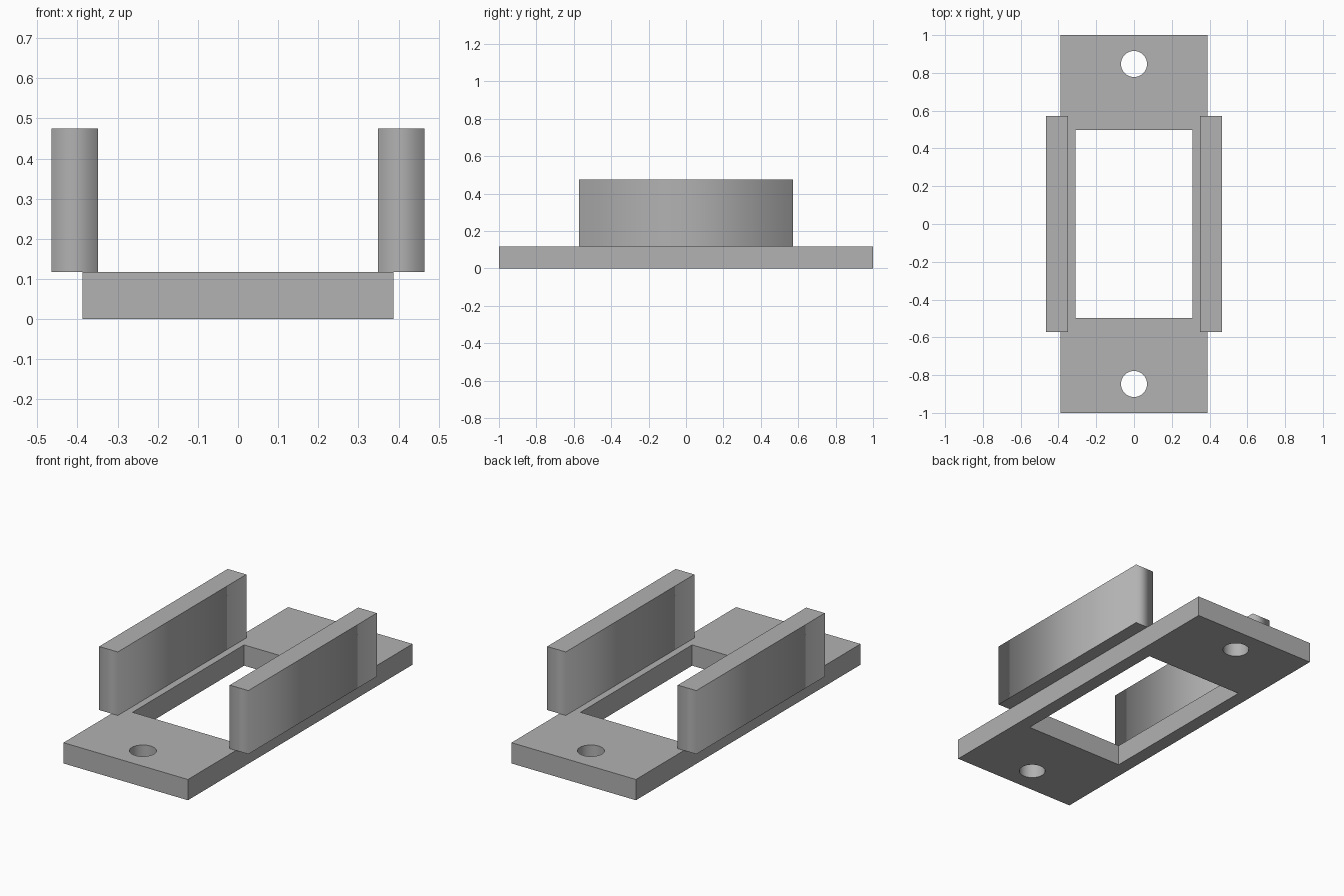
import bpy, bmesh
from math import sin, cos, pi, radians

cube = bpy.data.objects.get("Cube")
if cube:
    bpy.data.objects.remove(cube, do_unlink=True)

PLATE_T = 0.117
WALL_H = 0.358

grey = bpy.data.materials.new("plain_grey")
grey.use_nodes = True
colour = (0.445, 0.445, 0.445, 1)
grey.diffuse_color = colour
grey.node_tree.nodes["Principled BSDF"].inputs["Base Color"].default_value = colour


def rectangle(hx, hy):
    return [(-hx, -hy), (hx, -hy), (hx, hy), (-hx, hy)]


def circle(cy, r, n=48):
    return [(r * cos(2 * pi * i / n), cy + r * sin(2 * pi * i / n)) for i in range(n)]


def extruded_profile(name, loops, thickness):
    """Solid slab from an outline followed by its openings."""
    curve = bpy.data.curves.new(name + "_profile", "CURVE")
    curve.dimensions = "2D"
    curve.fill_mode = "BOTH"
    curve.extrude = thickness / 2
    for loop in loops:
        spline = curve.splines.new("POLY")
        spline.points.add(len(loop) - 1)
        for point, (x, y) in zip(spline.points, loop):
            point.co = (x, y, 0, 1)
        spline.use_cyclic_u = True
    temp = bpy.data.objects.new(name + "_profile", curve)
    mesh = bpy.data.meshes.new_from_object(temp)
    bpy.data.objects.remove(temp)
    bpy.data.curves.remove(curve)
    # Weld the caps to the sides
    bm = bmesh.new()
    bm.from_mesh(mesh)
    bmesh.ops.remove_doubles(bm, verts=bm.verts, dist=0.0001)
    bmesh.ops.translate(bm, verts=bm.verts, vec=(0, 0, thickness / 2))
    bmesh.ops.recalc_face_normals(bm, faces=bm.faces)
    bm.to_mesh(mesh)
    bm.free()
    mesh.name = name
    mesh.materials.clear()
    mesh.materials.append(grey)
    obj = bpy.data.objects.new(name, mesh)
    bpy.context.collection.objects.link(obj)
    return obj


# Base plate with central window and two screw holes
plate = extruded_profile(
    "base_plate",
    [rectangle(0.388, 1.0), rectangle(0.31, 0.497), circle(0.847, 0.069), circle(-0.847, 0.069)],
    PLATE_T)
bpy.ops.object.select_all(action="DESELECT")
plate.select_set(True)
bpy.context.view_layer.objects.active = plate
bpy.ops.object.shade_smooth_by_angle(angle=radians(30))

# Upright side walls, overhanging the plate edges
for side, name in ((1, "left_wall"), (-1, "right_wall")):
    wall = extruded_profile(name, [rectangle(0.058, 0.572)], WALL_H)
    wall.location = (side * 0.407, 0, PLATE_T)
